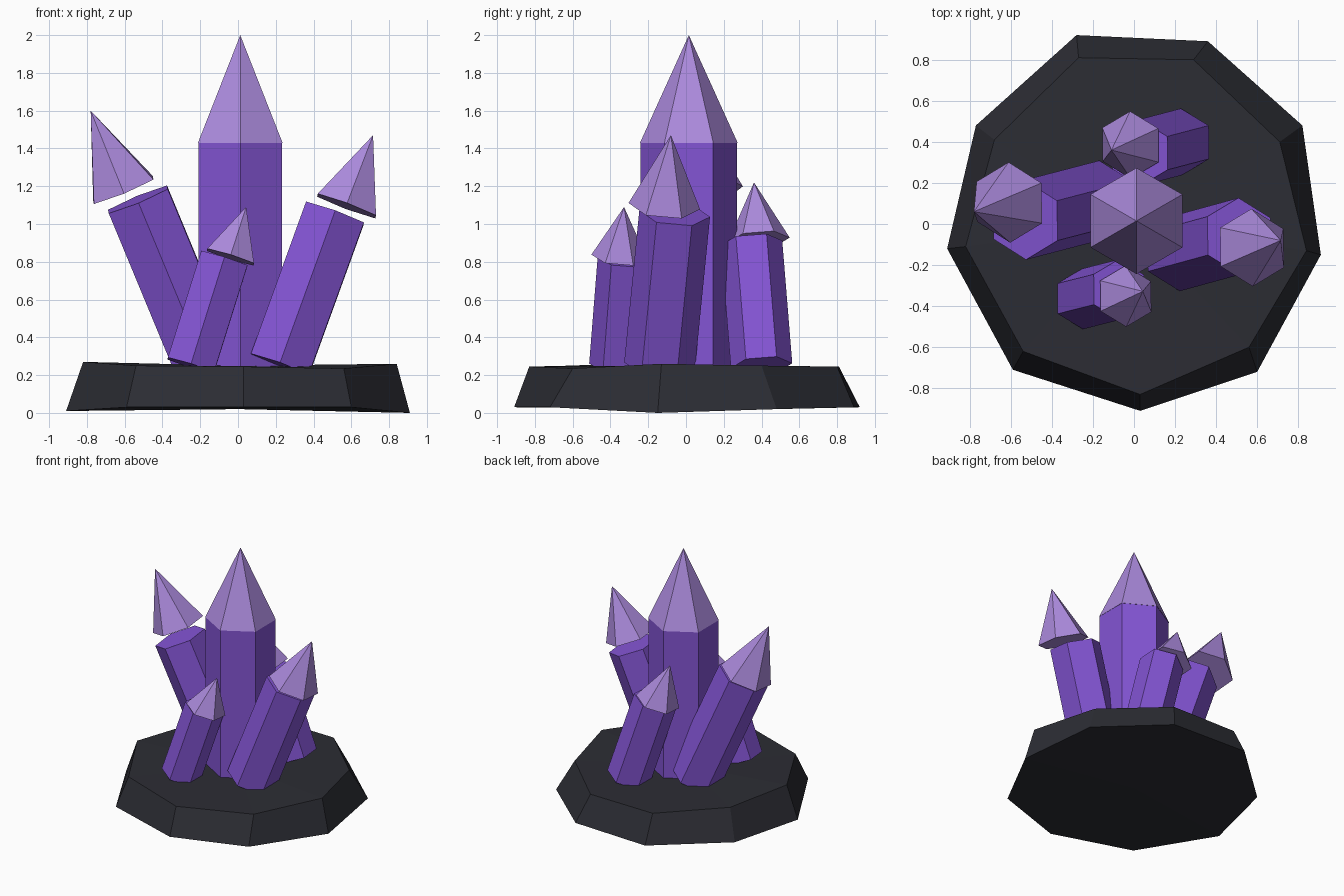
import bpy, bmesh, math
from mathutils import Vector

if "Cube" in bpy.data.objects:
    bpy.data.objects.remove(bpy.data.objects["Cube"])


def material(name, rgb):
    m = bpy.data.materials.new(name)
    m.diffuse_color = (*rgb, 1)
    m.use_nodes = True
    m.node_tree.nodes["Principled BSDF"].inputs["Base Color"].default_value = m.diffuse_color
    return m


ROCK = material("dark rock", (0.025, 0.026, 0.034))
PURPLE = material("purple crystal", (0.23, 0.09, 0.66))
LILAC = material("lilac tip", (0.41, 0.255, 0.72))


def finish(bm, name, mat):
    bmesh.ops.recalc_face_normals(bm, faces=bm.faces)
    me = bpy.data.meshes.new(name)
    bm.to_mesh(me)
    bm.free()
    me.materials.append(mat)
    ob = bpy.data.objects.new(name, me)
    bpy.context.collection.objects.link(ob)
    return ob


def fan(bm, ring, centre):
    c = bm.verts.new(centre)
    for i, v in enumerate(ring):
        bm.faces.new((v, ring[(i + 1) % len(ring)], c))


def bridge(bm, a, b):
    for i in range(len(a)):
        j = (i + 1) % len(a)
        bm.faces.new((a[i], a[j], b[j], b[i]))


def hex_ring(bm, centre, axis, r):
    # six corners, one pair facing front and back, square to the axis
    q = Vector((0, 0, 1)).rotation_difference(axis)
    return [bm.verts.new(Vector(centre) + q @ Vector((r * math.sin(k * math.pi / 3),
                                                      r * math.cos(k * math.pi / 3), 0)))
            for k in range(6)]


def crystal(name, foot, top, tip_base, apex, r):
    # six-sided shaft
    axis = Vector(top) - Vector(foot)
    bm = bmesh.new()
    a, b = hex_ring(bm, foot, axis, r), hex_ring(bm, top, axis, r)
    bridge(bm, a, b)
    bm.faces.new(a)
    bm.faces.new(b)
    finish(bm, name + "_shaft", PURPLE)
    # pointed tip, slightly displaced from the shaft
    bm = bmesh.new()
    c = hex_ring(bm, tip_base, Vector(apex) - Vector(tip_base), r * 1.01)
    fan(bm, c, apex)
    bm.faces.new(c)
    finish(bm, name + "_tip", LILAC)


# Irregular nine-sided rock base
lower = [(-.28, .92, .03), (.36, .89, .03), (.82, .48, .02), (.91, -.15, 0), (.60, -.72, .03),
         (.03, -.91, .03), (-.59, -.71, .03), (-.91, -.12, .01), (-.77, .48, .02)]
upper = [(-.27, .81, .245), (.29, .80, .245), (.71, .40, .25), (.84, -.13, .26), (.56, -.60, .235),
         (.03, -.83, .245), (-.54, -.62, .25), (-.82, -.11, .27), (-.68, .41, .25)]
bm = bmesh.new()
lo = [bm.verts.new(p) for p in lower]
up = [bm.verts.new(p) for p in upper]
bridge(bm, lo, up)
fan(bm, lo, (0, 0, .02))
fan(bm, up, (0, 0, .25))
finish(bm, "rock_base", ROCK)

# Crystals: foot, shaft top, tip base, apex, radius
crystal("centre_crystal", (.012, .015, .22), (.012, .015, 1.43), (.012, .015, 1.43), (.012, .015, 2.0), .256)
crystal("left_crystal", (-.165, .115, .25), (-.53, .02, 1.13), (-.607, .105, 1.18), (-.78, .06, 1.60), .195)
crystal("right_crystal", (.22, -.14, .25), (.512, -.06, 1.055), (.575, -.115, 1.095), (.715, -.08, 1.47), .188)
crystal("front_crystal", (-.25, -.365, .25), (-.073, -.32, .815), (-.04, -.352, .825), (.043, -.328, 1.09), .148)
crystal("back_crystal", (.23, .40, .25), (.028, .347, .90), (-.017, .385, .915), (-.11, .36, 1.22), .163)
